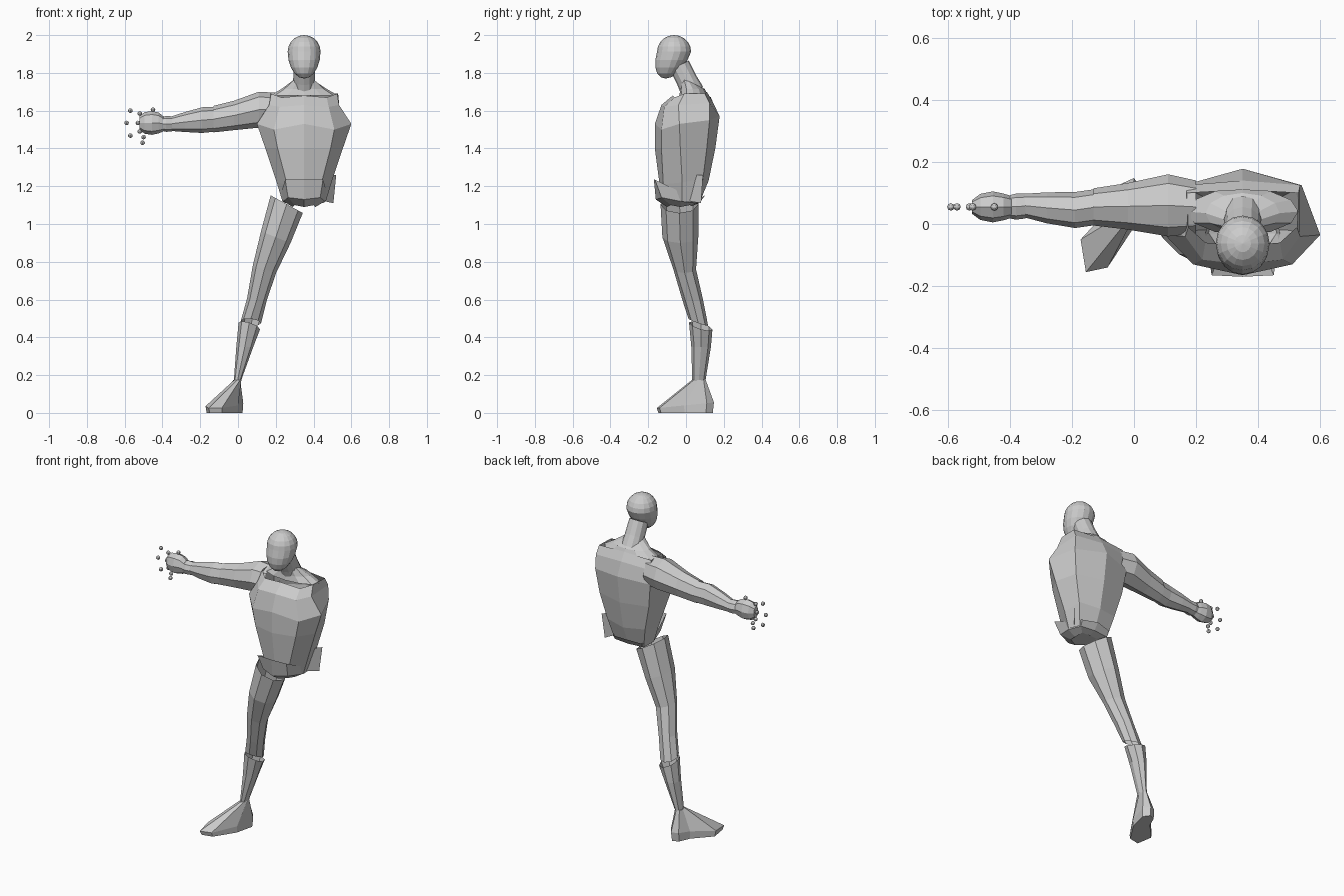
import bpy, bmesh
from math import sin, cos, tau
from mathutils import Vector

CX = 0.35  # centre line of torso and head


def loft(name, rings, cap_start=False, cap_end=False):
    """Bridge closed rings of equal length into one flat-shaded mesh."""
    bm = bmesh.new()
    vr = [[bm.verts.new(p) for p in r] for r in rings]
    n = len(vr[0])
    for a, b in zip(vr, vr[1:]):
        for i in range(n):
            j = (i + 1) % n
            bm.faces.new((a[i], a[j], b[j], b[i]))
    if cap_start:
        bm.faces.new(vr[0][::-1])
    if cap_end:
        bm.faces.new(vr[-1])
    bmesh.ops.recalc_face_normals(bm, faces=bm.faces)
    me = bpy.data.meshes.new(name)
    bm.to_mesh(me)
    bm.free()
    ob = bpy.data.objects.new(name, me)
    bpy.context.collection.objects.link(ob)
    return ob


def flat_ring(x, y, z, rx, ry, tilt_x=0, tilt_y=0, n=8):
    """Ellipse around a vertical axis, sloped by tilt."""
    ring = []
    for i in range(n):
        dx, dy = rx * cos(tau * i / n), ry * sin(tau * i / n)
        ring.append((x + dx, y + dy, z + tilt_x * dx + tilt_y * dy))
    return ring


def side_ring(x, y, z, ry, rz, n=8):
    """Ellipse around the x axis."""
    return [(x, y + ry * cos(tau * i / n), z + rz * sin(tau * i / n)) for i in range(n)]


def mirrored(half):
    """Half cross-section (front centre to back centre) completed about CX."""
    right = [(CX + x, y, z) for x, y, z in half]
    left = [(CX - x, y, z) for x, y, z in half[-2:0:-1]]
    return right + left


# torso shell: front centre, front side, side, back side, back centre
torso = [
    [(0, -.07, 1.68), (.12, -.06, 1.67), (.175, -.01, 1.69), (.18, .10, 1.69), (0, .11, 1.70)],
    [(0, -.13, 1.63), (.13, -.115, 1.62), (.185, -.04, 1.63), (.185, .125, 1.64), (0, .14, 1.65)],
    [(0, -.165, 1.53), (.16, -.13, 1.50), (.25, -.035, 1.53), (.19, .125, 1.55), (0, .178, 1.57)],
    [(0, -.165, 1.40), (.14, -.13, 1.40), (.205, -.03, 1.40), (.17, .11, 1.40), (0, .155, 1.40)],
    [(0, -.14, 1.21), (.09, -.12, 1.21), (.145, -.02, 1.22), (.13, .09, 1.24), (0, .12, 1.23)],
    [(0, -.12, 1.13), (.07, -.09, 1.13), (.115, -.02, 1.12), (.10, .06, 1.11), (0, .07, 1.11)],
]
loft("torso", [mirrored(h) for h in torso])

# pelvis bowl and hip flap
pelvis = [
    [(0, -.17, 1.235), (.10, -.165, 1.235), (.12, -.03, 1.17), (.10, .08, 1.14), (0, .10, 1.15)],
    [(0, -.16, 1.13), (.085, -.13, 1.14), (.11, -.03, 1.12), (.09, .06, 1.11), (0, .07, 1.11)],
    [(0, -.10, 1.09), (.05, -.08, 1.10), (.06, -.03, 1.09), (.05, .02, 1.10), (0, .03, 1.095)],
]
loft("pelvis", [mirrored(h) for h in pelvis], cap_end=True)
flap = [(.46, .02, 1.12), (.505, .08, 1.11), (.52, .09, 1.26), (.47, .03, 1.26)]
me = bpy.data.meshes.new("hip_flap")
me.from_pydata(flap, [], [(0, 1, 2, 3)])
bpy.context.collection.objects.link(bpy.data.objects.new("hip_flap", me))

# shoulder yoke and neck
loft("shoulder_yoke", [
    flat_ring(CX, .04, 1.68, .18, .075, n=12),
    flat_ring(CX, .035, 1.715, .12, .065, n=12),
    flat_ring(CX, .015, 1.755, .06, .05, tilt_y=-.4, n=12)])
loft("neck", [
    flat_ring(CX, .035, 1.70, .062, .055, tilt_y=.5, n=12),
    flat_ring(CX, .005, 1.76, .058, .05, tilt_y=.5, n=12),
    flat_ring(CX, -.035, 1.84, .055, .05, tilt_y=.5, n=12)])

# head: sphere with the lower half drawn down and forward into a jaw
bm = bmesh.new()
bmesh.ops.create_uvsphere(bm, u_segments=16, v_segments=10, radius=1)
for v in bm.verts:
    x, y, z = v.co
    low = max(0, -z)
    v.co = (CX + .087 * x, -.063 + .09 * y - .045 * low,
            1.913 + z * (.087 if z > 0 else .143))
me = bpy.data.meshes.new("head")
bm.to_mesh(me)
bm.free()
bpy.context.collection.objects.link(bpy.data.objects.new("head", me))

# arm: upper arm, forearm, wrist band
loft("upper_arm", [side_ring(*s) for s in [
    (.20, .055, 1.605, .085, .09), (.11, .06, 1.605, .10, .095),
    (-.02, .057, 1.575, .075, .078), (-.13, .055, 1.555, .06, .07)]])
loft("forearm", [side_ring(*s) for s in [
    (-.12, .055, 1.555, .058, .066), (-.19, .045, 1.55, .058, .068),
    (-.28, .052, 1.54, .05, .053), (-.36, .06, 1.53, .037, .037)]])
loft("wrist", [side_ring(*s) for s in [
    (-.35, .058, 1.53, .04, .04), (-.38, .056, 1.53, .042, .042),
    (-.41, .055, 1.53, .035, .035)]])

# hand with floating fingertip beads
loft("hand", [side_ring(*s) for s in [
    (-.395, .055, 1.53, .035, .04), (-.42, .055, 1.535, .043, .055),
    (-.455, .055, 1.535, .05, .063), (-.495, .055, 1.535, .042, .057),
    (-.522, .055, 1.535, .022, .035)]], True, True)
beads = [(-.57, 1.60), (-.59, 1.535), (-.57, 1.468), (-.505, 1.43), (-.45, 1.605),
         (-.52, 1.585), (-.53, 1.535), (-.52, 1.49), (-.50, 1.46)]
for x, z in beads:
    bpy.ops.mesh.primitive_uv_sphere_add(segments=8, ring_count=6, radius=.012,
                                         location=(x, .055, z))
    bpy.context.object.name = "fingertip"

# leg: thigh with sloped open top, shin
loft("thigh", [flat_ring(*s) for s in [
    (.258, -.035, 1.105, .085, .10, -.55), (.20, -.03, .93, .078, .095, -.4),
    (.14, -.007, .76, .062, .06, -.3), (.10, .035, .60, .052, .055, -.1),
    (.068, .065, .48, .054, .052, -.1, -.35)]])
loft("shin", [flat_ring(*s) for s in [
    (.06, .078, .46, .057, .062, -.3, -.3), (.036, .08, .35, .045, .052),
    (-.003, .068, .17, .019, .035)]])

# foot: sole outline lofted up to the ankle
outline = [(.028, .11), (0, .148), (-.04, .13), (-.07, .06),
           (-.172, -.05), (-.155, -.155), (-.085, -.14), (.0, -.01)]
mid = Vector((-.05, .02))
sole, rim = [], []
for x, y in outline:
    p = mid + (Vector((x, y)) - mid) * .95
    sole.append((p.x, p.y, .005))
    rim.append((x, y, .03 + .03 * (y + .155) / .3))
ankle = flat_ring(-.004, .068, .18, .022, .036)
ankle = ankle[1:] + ankle[:1]
loft("foot", [sole, rim, ankle], True, True)
bpy.data.objects["foot"].location.z = -.005
